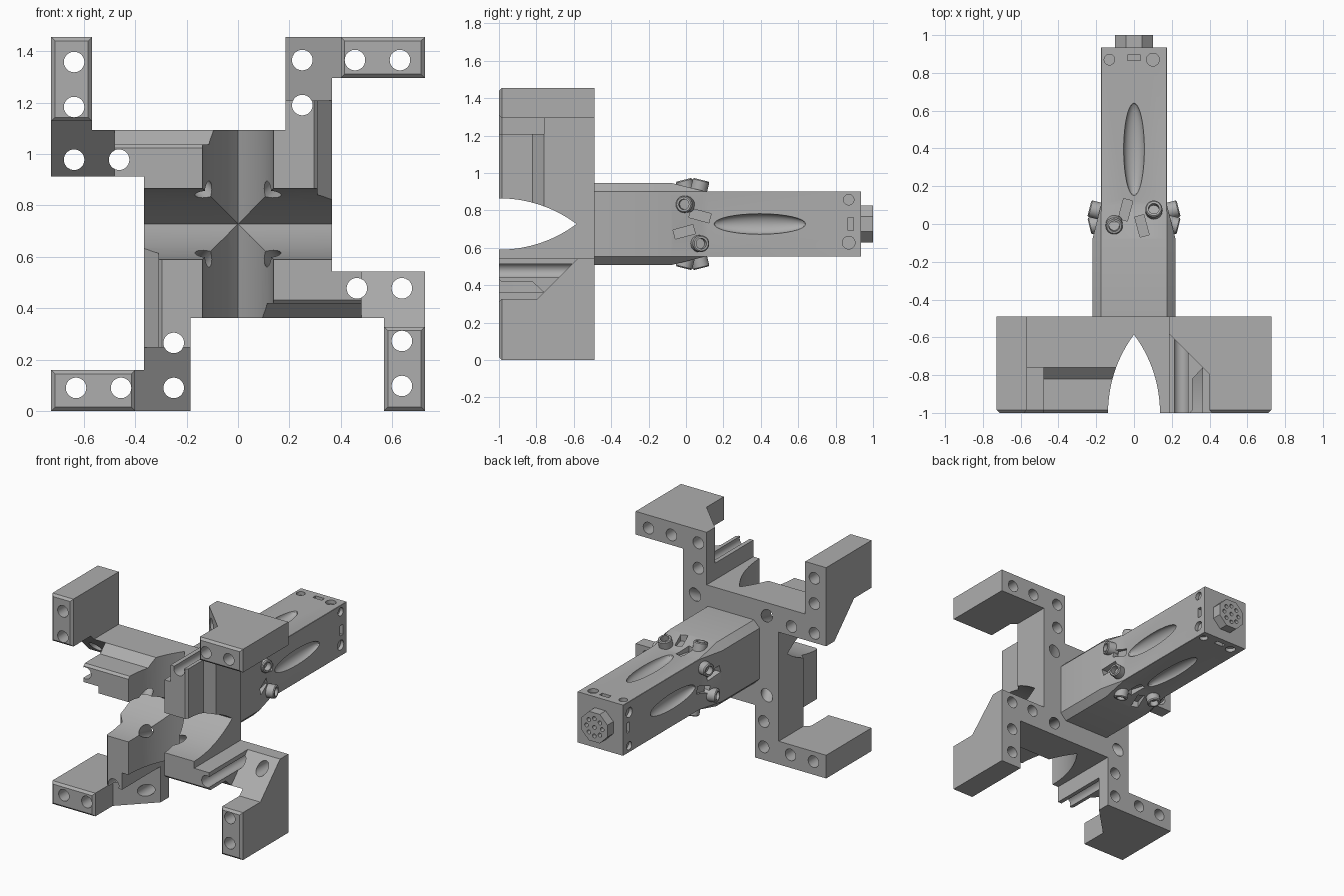
import bpy, bmesh, math
from mathutils import Matrix, Vector

MID = 0.7275                       # height of the long axis
BACK, FRONT = -0.49, -1.0
T = Matrix.Translation

if "Cube" in bpy.data.objects:
    bpy.data.objects.remove(bpy.data.objects["Cube"], do_unlink=True)

grey = bpy.data.materials.new("plain grey")
grey.use_nodes = True
grey.diffuse_color = (0.42, 0.42, 0.42, 1)
grey.node_tree.nodes["Principled BSDF"].inputs["Base Color"].default_value = (0.42, 0.42, 0.42, 1)


def quarter(k):
    return Matrix.Rotation(math.radians(90 * k), 4, 'Y')


def make(name, bm):
    bmesh.ops.recalc_face_normals(bm, faces=bm.faces)
    me = bpy.data.meshes.new(name)
    bm.to_mesh(me)
    bm.free()
    me.materials.append(grey)
    ob = bpy.data.objects.new(name, me)
    bpy.context.collection.objects.link(ob)
    return ob


def prism(name, profile, z0, z1, chamfer=0):
    """Extrude an xy outline in z, optionally chamfering its front face."""
    bm = bmesh.new()
    face = bm.faces.new([bm.verts.new((x, y, z0)) for x, y in profile])
    ext = bmesh.ops.extrude_face_region(bm, geom=[face])
    tops = [v for v in ext["geom"] if isinstance(v, bmesh.types.BMVert)]
    bmesh.ops.translate(bm, verts=tops, vec=(0, 0, z1 - z0))
    bmesh.ops.recalc_face_normals(bm, faces=bm.faces)
    if chamfer:
        rim = [e for e in bm.edges if all(v.co.y < FRONT + 0.001 for v in e.verts)]
        bmesh.ops.bevel(bm, geom=rim, offset=chamfer, segments=1, affect='EDGES')
    return make(name, bm)


def add_rod(bm, a, b, r, sides=24):
    a, b = Vector(a), Vector(b)
    turn = (b - a).to_track_quat('Z', 'Y').to_matrix().to_4x4()
    bmesh.ops.create_cone(bm, cap_ends=True, segments=sides, radius1=r, radius2=r,
                          depth=(b - a).length, matrix=T((a + b) / 2) @ turn)


def add_box(bm, size, matrix):
    bmesh.ops.create_cube(bm, size=1, matrix=matrix @ Matrix.Diagonal((*size, 1)))


def cut(ob, cutter):
    cutter.hide_render = True
    mod = ob.modifiers.new("cut", 'BOOLEAN')
    mod.operation, mod.solver, mod.object = 'DIFFERENCE', 'EXACT', cutter
    dg = bpy.context.evaluated_depsgraph_get()
    dg.update()
    me = bpy.data.meshes.new_from_object(ob.evaluated_get(dg))
    ob.modifiers.clear()
    ob.data = me


def ring_copies(ob):
    """Repeat a part on all four sides and lift it to the axis height."""
    for k in range(4):
        c = ob if k == 3 else ob.copy()
        c.data = ob.data.copy()
        c.data.transform(T((0, 0, MID)) @ quarter((k + 1) % 4))
        if k < 3:
            c.name = f"{ob.name}_{k + 1}"
            bpy.context.collection.objects.link(c)


# Cutters: pointed channel in both directions, bolt holes, slanted hole
R = 0.695
arc = [(0.1375 - R + math.sqrt(R * R - (y + 1) ** 2), y)
       for y in [FRONT + 0.415 * i / 12 for i in range(12)]]
outline = [(0.1375, -1.1)] + arc + [(0, -0.585)] + [(-x, y) for x, y in arc[::-1]] + [(-0.1375, -1.1)]
channel_up = prism("channel_cutter_up", outline, -1, 1)
channel_side = prism("channel_cutter_side", outline, -1, 1)
channel_side.data.transform(quarter(1))

bm = bmesh.new()
for x, z in [(0.25, 0.6375), (0.25, 0.4625), (0.455, 0.6375), (0.63, 0.6375)]:
    add_rod(bm, (x, -1.2, z), (x, -0.3, z), 0.04, 32)
bolt_holes = make("bolt_hole_cutter", bm)

bm = bmesh.new()
add_rod(bm, (0.08, -0.93, 0.08), (0.31, -0.41, 0.31), 0.04)
slant_hole = make("slant_hole_cutter", bm)

# One quarter of the clamp head: jaw, rib, stem and hooked foot
side = [(0.295, FRONT), (0.31, -0.985), (0.31, -0.82), (0.365, -0.76), (0.365, BACK)]
jaw = prism("jaw", [(0, BACK), (0, FRONT)] + side, 0, 0.365)
rib = prism("rib", [(0.185, BACK), (0.185, FRONT)] + side, 0.365, 0.48)
stem = prism("stem", [(0.185, BACK), (0.185, -0.58), (0.365, -0.76), (0.365, BACK)], 0.48, 0.5675)
foot = prism("foot", [(0.185, BACK), (0.185, -0.58), (0.4, -0.795), (0.4, FRONT),
                      (0.7275, FRONT), (0.7275, BACK)], 0.5675, 0.7275, 0.015)
for c in (channel_up, channel_side, slant_hole):
    cut(jaw, c)
for part in (rib, stem, foot):
    cut(part, bolt_holes)
for part in (jaw, rib, stem, foot):
    ring_copies(part)

# Handle: chamfered square section that narrows to a plain square bar
bm = bmesh.new()
rings = []
for y, a, b in [(BACK, 0.22, 0.175), (-0.08, 0.22, 0.175), (0.1, 0.175, 0.173), (0.935, 0.175, 0.173)]:
    ring = []
    for k in range(4):
        for p in [(-b, y, a), (b, y, a)]:
            ring.append(bm.verts.new(quarter(k) @ Vector(p)))
    rings.append(ring)
for r0, r1 in zip(rings, rings[1:]):
    for i in range(8):
        j = (i + 1) % 8
        bm.faces.new((r0[i], r0[j], r1[j], r1[i]))
bm.faces.new(rings[0])
bm.faces.new(rings[-1][::-1])
handle = make("handle", bm)

# Long dents, sockets and notches on each handle face
bm = bmesh.new()
for k in range(4):
    q = quarter(k)
    bmesh.ops.create_uvsphere(bm, u_segments=32, v_segments=16, radius=1,
                              matrix=q @ T((0, 0.395, 0.175)) @ Matrix.Diagonal((0.055, 0.245, 0.045, 1)))
    for x, r in [(-0.13, 0.028), (0.1, 0.034)]:
        add_rod(bm, q @ Vector((x, 0.87, 0.15)), q @ Vector((x, 0.87, 0.2)), r)
    add_box(bm, (0.07, 0.03, 0.05), q @ T((0, 0.88, 0.175)))
    for x, y, z, turn in [(-0.045, 0.075, 0.186, -15), (0.042, -0.01, 0.202, 15)]:
        add_box(bm, (0.05, 0.11, 0.06), q @ T((x, y, z)) @ Matrix.Rotation(math.radians(turn), 4, 'Z'))
handle_cutter = make("handle_cutter", bm)
cut(handle, handle_cutter)
handle.data.transform(T((0, 0, MID)))

# Hollow bosses leaning away from each other
for name, x, y, lean in [("rear_boss", 0.105, 0.082, -14), ("fore_boss", -0.105, -0.012, 14)]:
    bm = bmesh.new()
    pts = [bm.verts.new((r, 0, z)) for r, z in
           [(0.045, -0.08), (0.045, -0.006), (0.039, 0), (0.028, 0), (0.028, -0.04), (0, -0.04)]]
    geom = pts + [bm.edges.new(p) for p in zip(pts, pts[1:])]
    bmesh.ops.spin(bm, geom=geom, cent=(0, 0, 0), axis=(0, 0, 1), angle=math.tau, steps=24)
    bmesh.ops.remove_doubles(bm, verts=bm.verts, dist=0.0005)
    boss = make(name, bm)
    boss.data.transform(T((x, y, 0.236)) @ Matrix.Rotation(math.radians(lean), 4, 'X'))
    ring_copies(boss)

# Eight-sided plug with a ring of sockets at the handle end
bm = bmesh.new()
add_rod(bm, (0, 0.92, 0), (0, 1.0, 0), 0.1 / math.cos(math.pi / 8), 8)
bmesh.ops.rotate(bm, verts=bm.verts, cent=(0, 0, 0), matrix=Matrix.Rotation(math.pi / 8, 3, 'Y'))
plug = make("end_plug", bm)
bm = bmesh.new()
for i in range(9):
    a, d = math.tau * i / 8, 0.06 if i < 8 else 0
    x, z = d * math.cos(a), d * math.sin(a)
    add_rod(bm, (x, 0.97, z), (x, 1.05, z), 0.014, 12)
socket_cutter = make("socket_cutter", bm)
cut(plug, socket_cutter)
plug.data.transform(T((0, 0, MID)))

# Clear the helpers and shade
for c in (channel_up, channel_side, bolt_holes, slant_hole, handle_cutter, socket_cutter):
    bpy.data.objects.remove(c, do_unlink=True)
bpy.context.view_layer.update()
bpy.ops.object.select_all(action='DESELECT')
for ob in bpy.context.collection.objects:
    if ob.type == 'MESH':
        ob.select_set(True)
        bpy.context.view_layer.objects.active = ob
bpy.ops.object.shade_smooth_by_angle(angle=math.radians(25))
